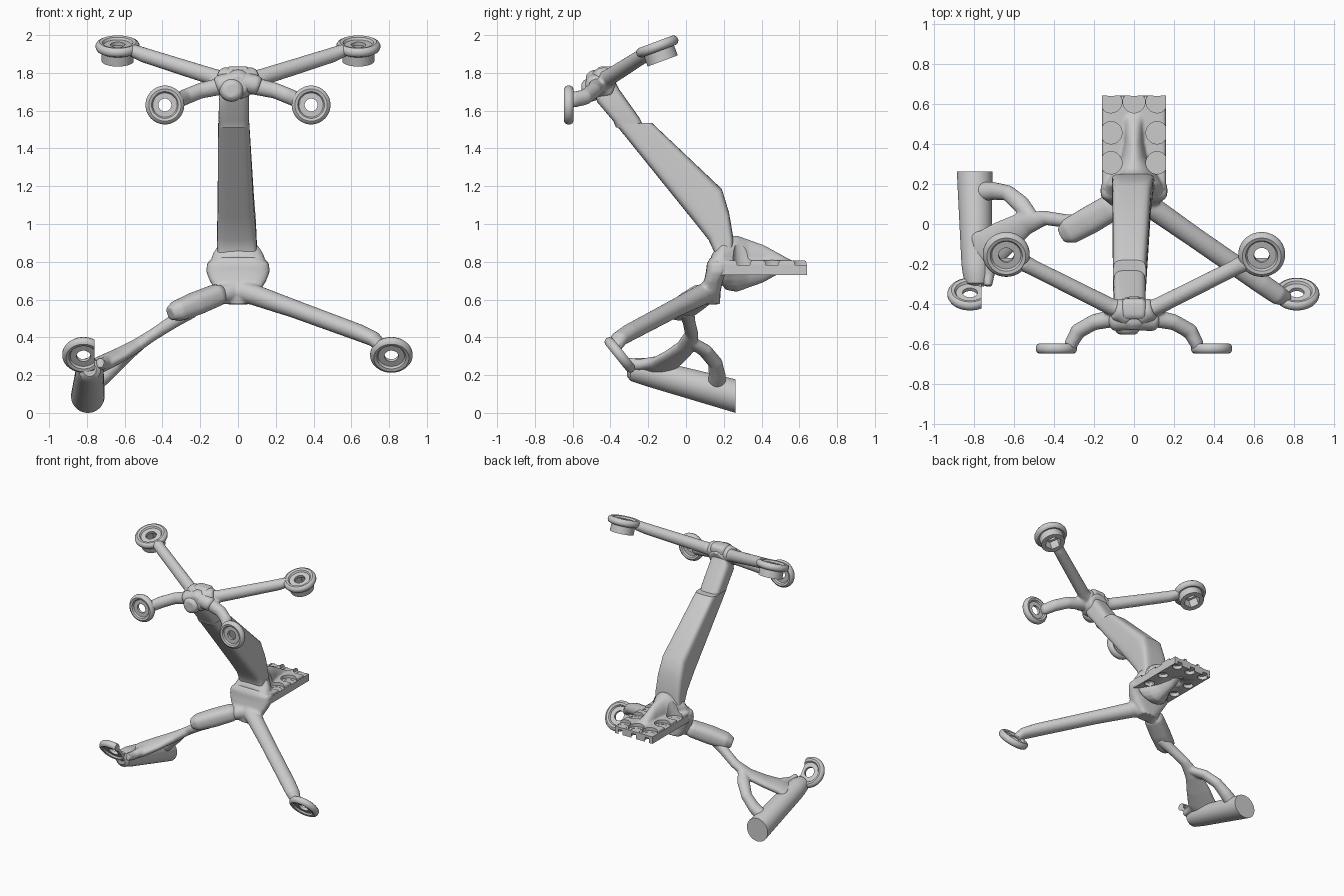
import bpy, bmesh, math
from mathutils import Vector as V

if "Cube" in bpy.data.objects:
    bpy.data.objects.remove(bpy.data.objects["Cube"])

Z = V((0, 0, 1))


def loft(bm, secs, e=2.0, n=24):
    """Skin closed superellipse sections given as (centre, half_u, half_v)."""
    f = lambda t: math.copysign(abs(t) ** (2 / e), t)
    rings = []
    for c, u, v in secs:
        ring = []
        for i in range(n):
            t = 2 * math.pi * (i + 0.5) / n
            ring.append(bm.verts.new(V(c) + V(u) * f(math.cos(t)) + V(v) * f(math.sin(t))))
        rings.append(ring)
    for r, s in zip(rings, rings[1:]):
        for i in range(n):
            j = (i + 1) % n
            bm.faces.new((r[i], r[j], s[j], s[i]))
    bm.faces.new(rings[0])
    bm.faces.new(rings[-1])


def tube(bm, pts, up=Z, e=2.0):
    """Tube along points (x, y, z, half width, half height)."""
    secs = []
    for i, p in enumerate(pts):
        a, b = pts[max(i - 1, 0)], pts[min(i + 1, len(pts) - 1)]
        t = (V(b[:3]) - V(a[:3])).normalized()
        u = t.cross(up).normalized()
        secs.append((p[:3], u * p[3], u.cross(t) * p[4]))
    loft(bm, secs, e)


def finish(name, bm, voxel=0, smooth=4, cutter=None):
    bmesh.ops.recalc_face_normals(bm, faces=bm.faces)
    me = bpy.data.meshes.new(name)
    bm.to_mesh(me)
    bm.free()
    ob = bpy.data.objects.new(name, me)
    bpy.context.collection.objects.link(ob)
    if voxel:
        m = ob.modifiers.new("fuse", 'REMESH')
        m.mode, m.voxel_size = 'VOXEL', voxel
        m = ob.modifiers.new("soften", 'SMOOTH')
        m.factor, m.iterations = 0.5, smooth
    if cutter:
        m = ob.modifiers.new("cut", 'BOOLEAN')
        m.object, m.solver = cutter, 'EXACT'
    bpy.ops.object.select_all(action='DESELECT')
    bpy.context.view_layer.objects.active = ob
    ob.select_set(True)
    if ob.modifiers:
        bpy.ops.object.convert(target='MESH')
    bpy.ops.object.shade_smooth_by_angle(angle=math.radians(35))
    return ob


def lathe(bm, c, axis, prof, n=48):
    """Closed profile of (radius, height, hexagonal) spun about an axis."""
    q = V(axis).normalized().to_track_quat('Z', 'Y')
    rows = []
    for r, h, hexa in prof:
        row = []
        for i in range(n):
            t = 2 * math.pi * i / n
            k = math.cos(math.pi / 6) / math.cos(t % (math.pi / 3) - math.pi / 6) if hexa else 1
            row.append(bm.verts.new(V(c) + q @ V((r * k * math.cos(t), r * k * math.sin(t), h))))
        rows.append(row)
    for a, b in zip(rows, rows[1:] + rows[:1]):
        for i in range(n):
            j = (i + 1) % n
            bm.faces.new((a[i], a[j], b[j], b[i]))


def pad(name, c, axis, s=1.0, nut=False, cut_x=None):
    half = [(.035, .010), (.066, .010), (.073, .022), (.088, .026), (.100, .019), (.106, .007)]
    prof = [(r * s, h, 0) for r, h in half] + [(r * s, -h, 0) for r, h in reversed(half)]
    bm = bmesh.new()
    lathe(bm, c, axis, prof)
    if nut:
        lathe(bm, c, axis, [(.058, -.012, 1), (.085, -.012, 0), (.085, -.082, 0), (.058, -.082, 1)])
    if cut_x is not None:
        g = bm.verts[:] + bm.edges[:] + bm.faces[:]
        r = bmesh.ops.bisect_plane(bm, geom=g, plane_co=(cut_x, 0, 0), plane_no=(1, 0, 0), clear_outer=True)
        bmesh.ops.holes_fill(bm, edges=[x for x in r['geom_cut'] if isinstance(x, bmesh.types.BMEdge)])
    finish(name, bm)


# round mounting pads
for s, side in ((-1, "left"), (1, "right")):
    pad(f"upper_pad_{side}", (s * .637, -.152, 1.94), (0, -.35, .94), 1.1, nut=True)
    pad(f"front_pad_{side}", (s * .387, -.621, 1.63), (0, -1, 0), .97)
pad("lower_pad_right", (.812, -.35, .307), (0, -.78, -.63), 1.06)
pad("lower_pad_left", (-.818, -.35, .307), (0, -.78, -.63), 1.06, cut_x=-.76)

# four upper arms with hub core
bm = bmesh.new()
for s in (-1, 1):
    tube(bm, [(0, -.45, 1.75, .05, .05), (s * .12, -.41, 1.775, .042, .045),
              (s * .50, -.22, 1.895, .040, .040), (s * .56, -.188, 1.92, .044, .034)])
    tube(bm, [(0, -.45, 1.75, .05, .05), (s * .20, -.49, 1.705, .040, .042), (s * .28, -.535, 1.672, .040, .042),
              (s * .315, -.60, 1.657, .034, .042), (s * .32, -.635, 1.655, .02, .034)])
tube(bm, [(0, -.38, 1.72, .07, .07), (0, -.44, 1.74, .085, .085), (0, -.50, 1.74, .075, .075), (0, -.53, 1.74, .05, .05)])
finish("upper_arms", bm, .009)

# overlapping collars round the hub
for s, side in ((-1, "left"), (1, "right")):
    bm = bmesh.new()
    tube(bm, [(s * .01, -.455, 1.76, .05, .05), (s * .03, -.45, 1.765, .062, .06),
              (s * .085, -.425, 1.775, .058, .056), (s * .10, -.42, 1.78, .045, .045)])
    finish(f"hub_rear_collar_{side}", bm, .008, 3)
    bm = bmesh.new()
    tube(bm, [(s * .01, -.47, 1.755, .05, .05), (s * .03, -.475, 1.75, .058, .056),
              (s * .10, -.48, 1.735, .054, .052), (s * .115, -.48, 1.73, .042, .042)])
    finish(f"hub_front_collar_{side}", bm, .008, 3)
bm = bmesh.new()
tube(bm, [(-.03, -.44, 1.73, .06, .06), (-.035, -.52, 1.705, .066, .062), (-.037, -.545, 1.70, .052, .048), (-.037, -.552, 1.70, .035, .03)])
finish("hub_front_stub", bm, .008, 2)
bm = bmesh.new()
tube(bm, [(-.06, -.425, 1.79, .04, .035), (-.045, -.425, 1.79, .055, .045), (.045, -.425, 1.79, .055, .045), (.06, -.425, 1.79, .04, .035)], e=3)
finish("hub_top_cap", bm, .008, 2)


# main stem and neck: sections from front edge (y, z), back edge (y, z), x range
def side_loft(bm, rows, e):
    loft(bm, [((( x0 + x1) / 2, (yf + yb) / 2, (zf + zb) / 2), ((x1 - x0) / 2, 0, 0),
               (0, (yb - yf) / 2, (zb - zf) / 2)) for yf, zf, yb, zb, x0, x1 in rows], e, 40)


bm = bmesh.new()
side_loft(bm, [(-.375, 1.53, -.18, 1.535, -.105, .060), (.02, 1.04, .19, 1.185, -.108, .085),
               (.12, .915, .228, 1.06, -.11, .095), (.155, .84, .25, .93, -.11, .10), (.15, .76, .25, .78, -.11, .11)], 5)
finish("stem", bm)
bm = bmesh.new()
side_loft(bm, [(-.37, 1.51, -.225, 1.52, -.10, .055), (-.385, 1.545, -.245, 1.56, -.103, .058),
               (-.47, 1.645, -.355, 1.715, -.10, .058), (-.485, 1.69, -.38, 1.765, -.07, .05)], 4)
finish("stem_neck", bm)

# hole layout of the base plate
holes = [(s * .115, y) for s in (-1, 1) for y in (.305, .455, .61)] + [(0, .61)]


def peg_cutter(name, pts, r, z0, z1):
    bm = bmesh.new()
    for x, y in pts:
        loft(bm, [((x, y, z), (r, 0, 0), (0, r, 0)) for z in (z0, z1)], 2, 32)
    ob = finish(name, bm)
    ob.hide_render = True
    return ob


seats = peg_cutter("seat_cutter", holes, .0555, .782, .90)
drills = peg_cutter("drill_cutter", holes, .035, .70, .85)
blind = peg_cutter("blind_hole_cutter", [(0, .305), (0, .455)], .035, .70, .765)

# base plate
bm = bmesh.new()
bmesh.ops.create_cube(bm, size=1)
for v in bm.verts:
    v.co = (v.co.x * .32, .40 + v.co.y * .48, .757 + v.co.z * .054)
plate = finish("base_plate", bm, cutter=drills)
m = plate.modifiers.new("blind", 'BOOLEAN')
m.object, m.solver = blind, 'EXACT'
bpy.ops.object.convert(target='MESH')

# flowing foot of the stem over the plate
bm = bmesh.new()
tube(bm, [(0, .14, .78, .15, .05), (0, .20, .79, .145, .14), (0, .27, .79, .10, .15), (0, .33, .79, .065, .128),
          (0, .41, .79, .048, .10), (0, .49, .79, .046, .055), (0, .56, .785, .06, .02)])
tube(bm, [(0, .17, .782, .159, .026), (0, .638, .782, .159, .026)], e=10)
finish("plate_web", bm, .008, 4, cutter=seats)
for ob in (seats, drills, blind):
    bpy.data.objects.remove(ob)

# lower node and right lower arm
bm = bmesh.new()
loft(bm, [((0, y, z), (a, 0, 0), (0, b, 0)) for y, z, a, b in
          ((.13, .575, .06, .05), (.128, .64, .115, .055), (.145, .70, .15, .05), (.165, .745, .168, .06),
           (.17, .79, .165, .06), (.18, .825, .12, .05))], 3.5)
tube(bm, [(0, .13, .65, .05, .055), (.10, .075, .62, .056, .055), (.30, -.065, .55, .052, .048),
          (.64, -.30, .425, .052, .045), (.72, -.355, .39, .05, .04), (.765, -.375, .345, .035, .03)])
tube(bm, [(0, .13, .65, .05, .055), (-.12, .08, .615, .055, .05), (-.2, .035, .58, .05, .045)])
finish("lower_node_and_arm", bm, .009)

# left clamp sleeve
bm = bmesh.new()
tube(bm, [(-.085, .10, .635, .05, .045), (-.11, .085, .625, .068, .058), (-.22, .02, .58, .07, .062),
          (-.32, -.035, .54, .066, .055), (-.36, -.055, .525, .04, .035)], e=2.6)
finish("left_sleeve", bm, .009, 3)

# branching link to the grip
bm = bmesh.new()
tube(bm, [(-.24, .0, .55, .045, .045), (-.34, .015, .485, .034, .036), (-.44, .03, .42, .036, .032),
          (-.54, .005, .355, .06, .034), (-.64, -.06, .30, .085, .036), (-.72, -.12, .26, .10, .04), (-.78, -.14, .23, .10, .04)])
tube(bm, [(-.50, .02, .38, .035, .03), (-.565, .10, .33, .045, .034), (-.63, .155, .265, .040, .036),
          (-.70, .165, .20, .045, .04), (-.78, .16, .14, .05, .05)])
tube(bm, [(-.70, -.16, .27, .04, .03), (-.725, -.25, .255, .03, .03), (-.73, -.31, .265, .022, .03)])
finish("left_link", bm, .008, 5)

# cylindrical grip
bm = bmesh.new()
loft(bm, [((x, y, z), (r, 0, 0), (0, 0, r)) for x, y, z, r in
          ((-.785, -.312, .228, .035), (-.785, -.295, .228, .058), (-.785, -.25, .223, .069),
           (-.786, -.20, .213, .075), (-.795, .262, .089, .089))], 2, 40)
finish("left_grip", bm)
